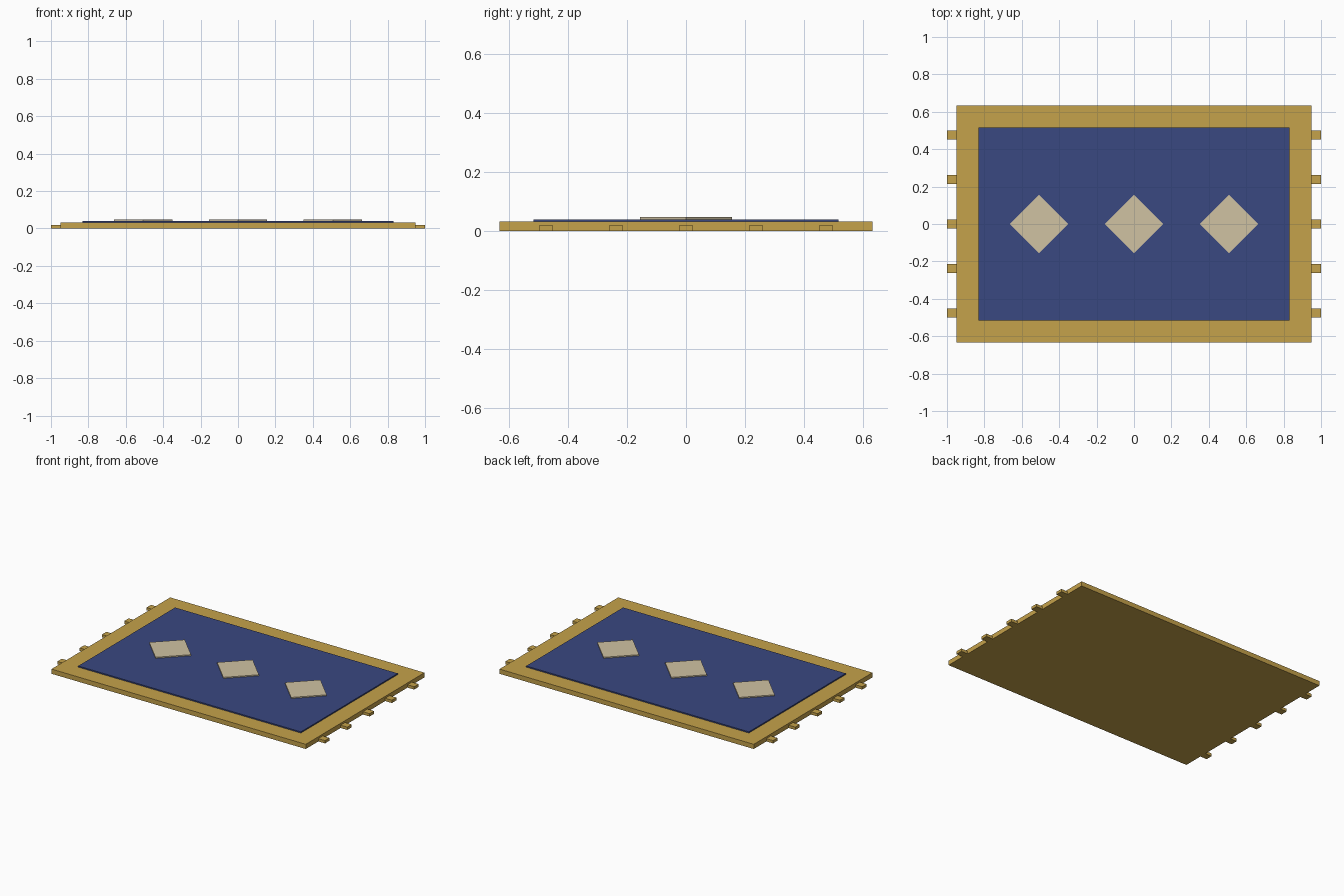
import bpy
from math import radians, sqrt

if "Cube" in bpy.data.objects:
    bpy.data.objects.remove(bpy.data.objects["Cube"])


def material(name, rgb):
    m = bpy.data.materials.new(name)
    m.diffuse_color = (*rgb, 1)
    m.use_nodes = True
    m.node_tree.nodes["Principled BSDF"].inputs["Base Color"].default_value = m.diffuse_color
    return m


gold = material("gold_weave", (0.56, 0.36, 0.07))
blue = material("blue_weave", (0.042, 0.065, 0.22))
cream = material("cream_weave", (0.63, 0.54, 0.36))


def slab(name, x, y, size_x, size_y, z0, z1, mat, turn=0):
    bpy.ops.mesh.primitive_cube_add(size=1, location=(x, y, (z0 + z1) / 2),
                                    rotation=(0, 0, radians(turn)))
    ob = bpy.context.object
    ob.name = name
    ob.scale = (size_x, size_y, z1 - z0)
    bpy.ops.object.transform_apply(location=False, rotation=True, scale=True)
    ob.data.materials.append(mat)
    return ob


# Rug body and raised inner field
slab("rug_border", 0, 0, 1.90, 1.267, 0, 0.0317, gold)
slab("rug_field", 0, 0, 1.664, 1.034, 0.0317, 0.0398, blue)

# Row of three diamonds
side = 0.156 * sqrt(2)
for i in (-1, 0, 1):
    slab(f"diamond_{i + 2}", i * 0.507, 0, side, side, 0.0398, 0.0475, cream, 45)

# Five tassels on each short end
for label, sx in (("left", -1), ("right", 1)):
    for i in range(5):
        slab(f"tassel_{label}_{i + 1}", sx * 0.975, (i - 2) * 0.238,
             0.05, 0.0475, 0, 0.019, gold)
